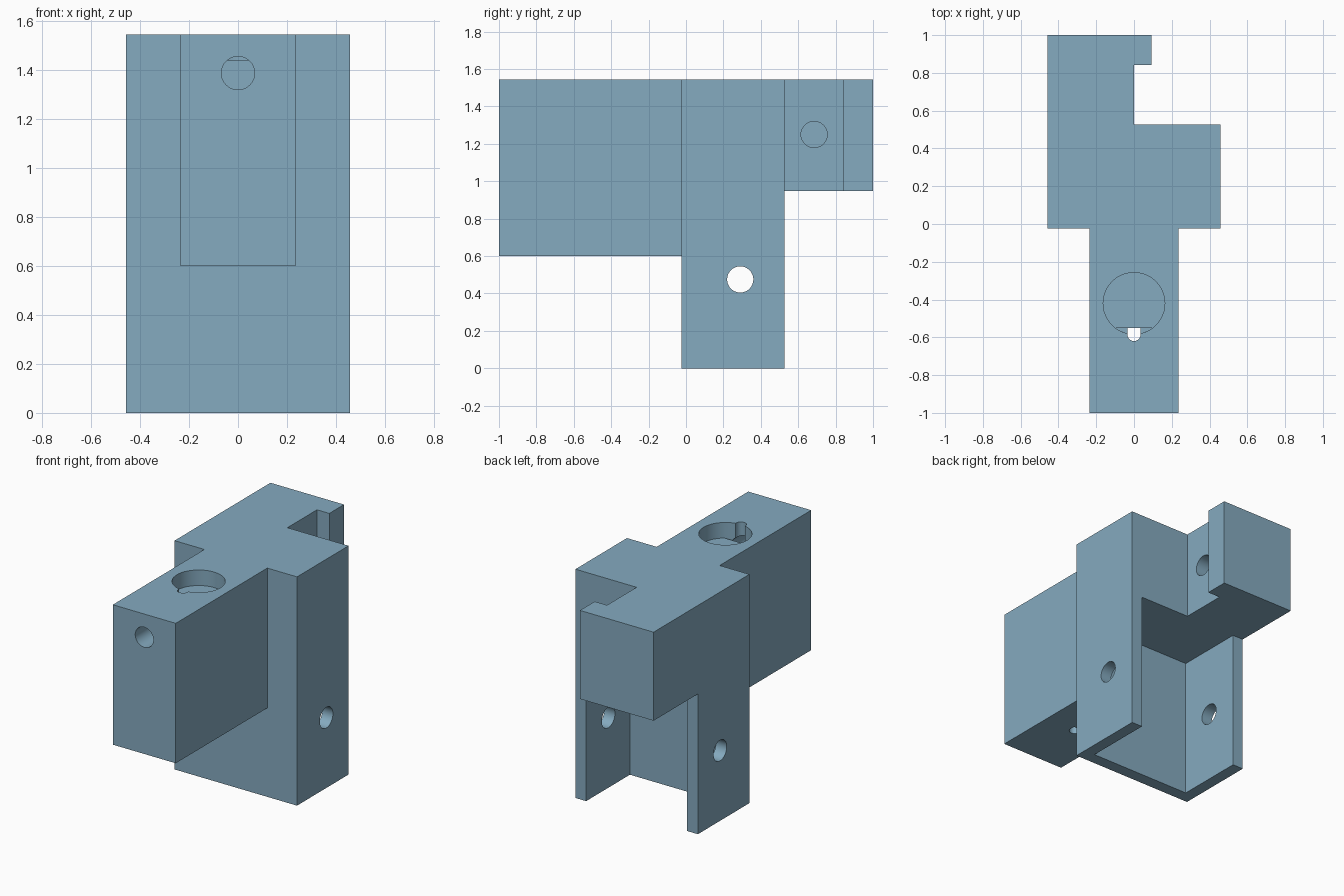
import bpy, bmesh, math
from mathutils import Matrix, Vector

if "Cube" in bpy.data.objects:
    bpy.data.objects.remove(bpy.data.objects["Cube"])

blue = bpy.data.materials.new("steel blue")
blue.diffuse_color = (0.235, 0.405, 0.525, 1)
blue.use_nodes = True
blue.node_tree.nodes["Principled BSDF"].inputs["Base Color"].default_value = blue.diffuse_color


def new_object(name, bm):
    bmesh.ops.recalc_face_normals(bm, faces=bm.faces)
    mesh = bpy.data.meshes.new(name)
    bm.to_mesh(mesh)
    bm.free()
    mesh.materials.append(blue)
    ob = bpy.data.objects.new(name, mesh)
    bpy.context.collection.objects.link(ob)
    return ob


def prism(name, outline, z0, z1):
    """Extrude a top outline from z0 to z1."""
    bm = bmesh.new()
    face = bm.faces.new([bm.verts.new((x, y, z0)) for x, y in outline])
    ext = bmesh.ops.extrude_face_region(bm, geom=[face])
    verts = [v for v in ext["geom"] if isinstance(v, bmesh.types.BMVert)]
    bmesh.ops.translate(bm, verts=verts, vec=(0, 0, z1 - z0))
    return new_object(name, bm)


def box(name, x0, x1, y0, y1, z0, z1):
    return prism(name, [(x0, y0), (x1, y0), (x1, y1), (x0, y1)], z0, z1)


def rod(name, start, end, radius):
    """Cylinder between two points."""
    a, b = Vector(start), Vector(end)
    rot = (b - a).to_track_quat('Z', 'Y').to_matrix().to_4x4()
    bm = bmesh.new()
    bmesh.ops.create_cone(bm, cap_ends=True, segments=48, radius1=radius,
                          radius2=radius, depth=(b - a).length,
                          matrix=Matrix.Translation((a + b) / 2) @ rot)
    return new_object(name, bm)


def combine(target, tool, operation):
    mod = target.modifiers.new(operation.lower(), 'BOOLEAN')
    mod.operation, mod.solver, mod.object = operation, 'EXACT', tool
    bpy.context.view_layer.objects.active = target
    bpy.ops.object.modifier_apply(modifier=mod.name)
    bpy.data.objects.remove(tool)


TOP = 1.545

# upright body, front arm and hooked rear block
bracket = box("bracket", -0.458, 0.457, -0.023, 0.527, 0, TOP)
combine(bracket, box("arm", -0.235, 0.235, -1, 0.1, 0.6, TOP), 'UNION')
hook = [(-0.458, 0.4), (0, 0.4), (0, 0.843), (0.092, 0.843), (0.092, 1), (-0.458, 1)]
combine(bracket, prism("rear_hook", hook, 0.947, TOP), 'UNION')

# D-shaped end of the pocket: the circle segment in front of the flat
a = math.acos(0.13 / 0.163)
segment = [(0.163 * math.sin(t), -0.42 - 0.163 * math.cos(t))
           for t in [-a + 2 * a * i / 12 for i in range(13)]]
# keyway: straight sides with a rounded front
keyway = [(0.035, -0.55)] + [(0.035 * math.cos(t), -0.585 - 0.035 * math.sin(t))
                             for t in [math.pi * i / 16 for i in range(17)]] + [(-0.035, -0.55)]

cutters = [
    # channel open at the back and the bottom
    box("channel", -0.378, 0.377, 0.06, 0.7, -0.1, 0.947),
    # pin hole through both channel walls
    rod("pin_hole", (-0.6, 0.29, 0.475), (0.6, 0.29, 0.475), 0.07),
    # blind hole in the side of the rear block
    rod("side_hole", (0.05, 0.685, 1.25), (-0.25, 0.685, 1.25), 0.07),
    # round pocket in the arm, with its deeper segment and keyway
    rod("pocket", (0, -0.42, 1.44), (0, -0.42, 1.65), 0.163),
    prism("pocket_segment", segment, 1.31, 1.5),
    prism("keyway", keyway, 0.5, 1.65),
    # front hole running into the pocket
    rod("front_hole", (0, -1.1, 1.388), (0, -0.55, 1.388), 0.068),
]
for cutter in cutters:
    combine(bracket, cutter, 'DIFFERENCE')

bpy.ops.object.select_all(action='DESELECT')
bracket.select_set(True)
bpy.context.view_layer.objects.active = bracket
bpy.ops.object.shade_smooth_by_angle(angle=math.radians(30))
